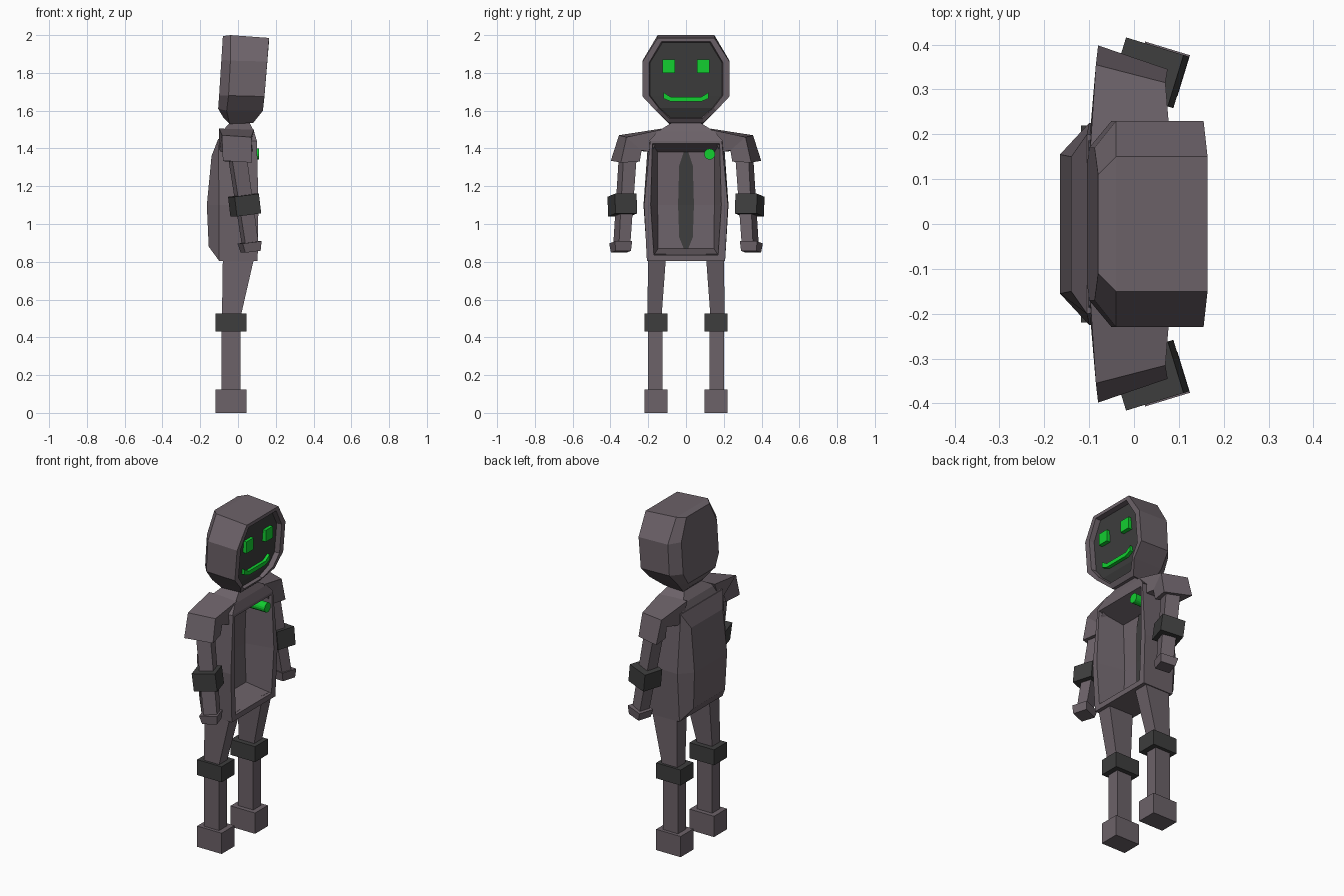
import bpy, bmesh, math
from mathutils import Matrix, Vector

if "Cube" in bpy.data.objects:
    bpy.data.objects.remove(bpy.data.objects["Cube"])


def material(name, r, g, b):
    m = bpy.data.materials.new(name)
    m.diffuse_color = (r, g, b, 1)
    m.use_nodes = True
    m.node_tree.nodes["Principled BSDF"].inputs["Base Color"].default_value = m.diffuse_color
    return m


SUIT = material("mauve grey", 0.15, 0.122, 0.14)
DARK = material("dark grey", 0.047, 0.047, 0.047)
GREEN = material("bright green", 0.006, 0.62, 0.03)


def finish(bm, name, *mats):
    bmesh.ops.recalc_face_normals(bm, faces=bm.faces)
    me = bpy.data.meshes.new(name)
    bm.to_mesh(me)
    bm.free()
    for m in mats:
        me.materials.append(m)
    ob = bpy.data.objects.new(name, me)
    bpy.context.collection.objects.link(ob)
    return ob


def loft(name, rings, *mats, side=1):
    """Skin a list of equal rings, capping both ends; last cap takes the last material."""
    bm = bmesh.new()
    vs = [[bm.verts.new((x, y * side, z)) for x, y, z in r] for r in rings]
    n = len(rings[0])
    for a, b in zip(vs, vs[1:]):
        for i in range(n):
            j = (i + 1) % n
            bm.faces.new((a[i], a[j], b[j], b[i]))
    for r in (vs[0], vs[-1]):
        for i in range(n // 2 - 1):
            f = bm.faces.new((r[i], r[i + 1], r[n - 2 - i], r[n - 1 - i]))
            if r is vs[-1]:
                f.material_index = len(mats) - 1
    return finish(bm, name, *mats)


def sym(half):
    """Complete a half ring by reflecting it across y = 0."""
    return half + [(x, -y, z) for x, y, z in reversed(half)]


def rect(x0, x1, y0, y1, z):
    return [(x0, y0, z), (x1, y0, z), (x1, y1, z), (x0, y1, z)]


def box(name, lo, hi, mat, side=1):
    return loft(name, [rect(lo[0], hi[0], lo[1], hi[1], z) for z in (lo[2], hi[2])], mat, side=side)


def turned(center, size_bottom, size_top, h, yaw=-17, pitch=-7):
    """Two rectangular rings of a tapered block turned like the forearm."""
    m = Matrix.Rotation(math.radians(yaw), 3, 'Z') @ Matrix.Rotation(math.radians(pitch), 3, 'Y')
    m = m.transposed().transposed()
    out = []
    for (sx, sy), z in ((size_bottom, -h / 2), (size_top, h / 2)):
        out.append([tuple(Vector(center) + m @ Vector(p))
                    for p in rect(-sx / 2, sx / 2, -sy / 2, sy / 2, z)])
    return out


# Head: back plate, chamfer, shell, rim and recessed face screen
loft("head", [
    sym([(-.08, .11, 1.995), (-.088, .17, 1.87), (-.1, .17, 1.68), (-.105, .13, 1.61), (-.075, .06, 1.56)]),
    sym([(-.04, .15, 2.0), (-.04, .23, 1.865), (-.05, .23, 1.68), (-.06, .16, 1.60), (-.045, .09, 1.53)]),
    sym([(.164, .15, 1.985), (.155, .23, 1.86), (.14, .23, 1.675), (.132, .16, 1.60), (.08, .09, 1.535)]),
    sym([(.164, .13, 1.965), (.155, .195, 1.855), (.14, .195, 1.68), (.133, .145, 1.615), (.1, .09, 1.56)]),
    sym([(.134, .125, 1.96), (.125, .19, 1.855), (.11, .19, 1.68), (.103, .14, 1.615), (.08, .085, 1.565)]),
], SUIT, DARK)

# Eyes and smile
for s, n in ((1, "left"), (-1, "right")):
    box(n + "_eye", (.11, .058, 1.80), (.145, .125, 1.87), GREEN, s)
loft("mouth", [
    [(.09, y, lo), (.128, y, lo), (.128, y, hi), (.09, y, hi)]
    for y, lo, hi in ((-.12, 1.665, 1.697), (-.08, 1.648, 1.672), (.08, 1.648, 1.672), (.12, 1.665, 1.697))
], GREEN)

# Torso: back plate, shell, front rim and chest cavity
loft("torso", [
    sym([(-.14, .15, 1.36), (-.165, .155, 1.10), (-.155, .15, .88)]),
    sym([(-.105, .20, 1.45), (-.1, .225, 1.10), (-.1, .205, .805)]),
    sym([(.1, .19, 1.44), (.108, .222, 1.10), (.104, .207, .803)]),
    sym([(.1, .178, 1.425), (.108, .187, 1.10), (.104, .17, .835)]),
    sym([(-.05, .15, 1.38), (-.06, .15, 1.10), (-.05, .148, .87)]),
], SUIT)

# Neck slope over the chest
loft("neck_slope", [
    rect(-.105, .1, -.195, .195, 1.44),
    rect(-.085, .085, -.15, .15, 1.49),
    rect(-.04, .06, -.07, .07, 1.54),
], SUIT)

# Narrow dark slot up the back wall of the cavity
loft("cavity_slot", [
    [(x - .004, -w, z), (x + .004, -w, z), (x + .004, w, z), (x - .004, w, z)]
    for x, z, w in ((-.048, .87, .012), (-.051, .93, .036), (-.058, 1.10, .042),
                    (-.052, 1.31, .036), (-.048, 1.38, .012))
], DARK)

# Round chest button
bm = bmesh.new()
bmesh.ops.create_cone(bm, cap_ends=True, segments=16, radius1=.029, radius2=.029, depth=.17,
                      matrix=Matrix.Translation((.025, .125, 1.37)) @ Matrix.Rotation(math.pi / 2, 4, 'Y'))
finish(bm, "chest_button", GREEN)

for s, n in ((1, "left"), (-1, "right")):
    # Arm
    loft(n + "_shoulder", [
        [(-.1, .13, 1.505), (.085, .13, 1.50), (.085, .18, 1.38), (-.1, .18, 1.38)],
        [(-.085, .355, 1.47), (.07, .315, 1.46), (.06, .235, 1.39), (-.06, .27, 1.39)],
        [(-.08, .398, 1.335), (.075, .345, 1.325), (.055, .245, 1.33), (-.065, .285, 1.33)],
    ], SUIT, side=s)
    loft(n + "_arm", [
        [(-.055, .285, 1.37), (.025, .26, 1.37), (.045, .33, 1.37), (-.035, .355, 1.37)],
        [(.02, .32, .89), (.09, .295, .89), (.11, .355, .89), (.04, .385, .89)],
    ], SUIT, side=s)
    loft(n + "_arm_cuff", turned((.035, .337, 1.10), (.135, .12), (.135, .12), .105), DARK, side=s)
    loft(n + "_hand", turned((.064, .345, .878), (.085, .085), (.105, .095), .05), SUIT, side=s)
    # Leg
    loft(n + "_thigh", [
        rect(-.085, .012, .13, .205, .50),
        rect(-.08, .09, .105, .2, .84),
    ], SUIT, side=s)
    box(n + "_knee_pad", (-.118, .098, .432), (.045, .22, .525), DARK, s)
    box(n + "_shin", (-.087, .125, .11), (.014, .2, .45), SUIT, s)
    box(n + "_foot", (-.118, .098, 0), (.045, .22, .125), SUIT, s)
